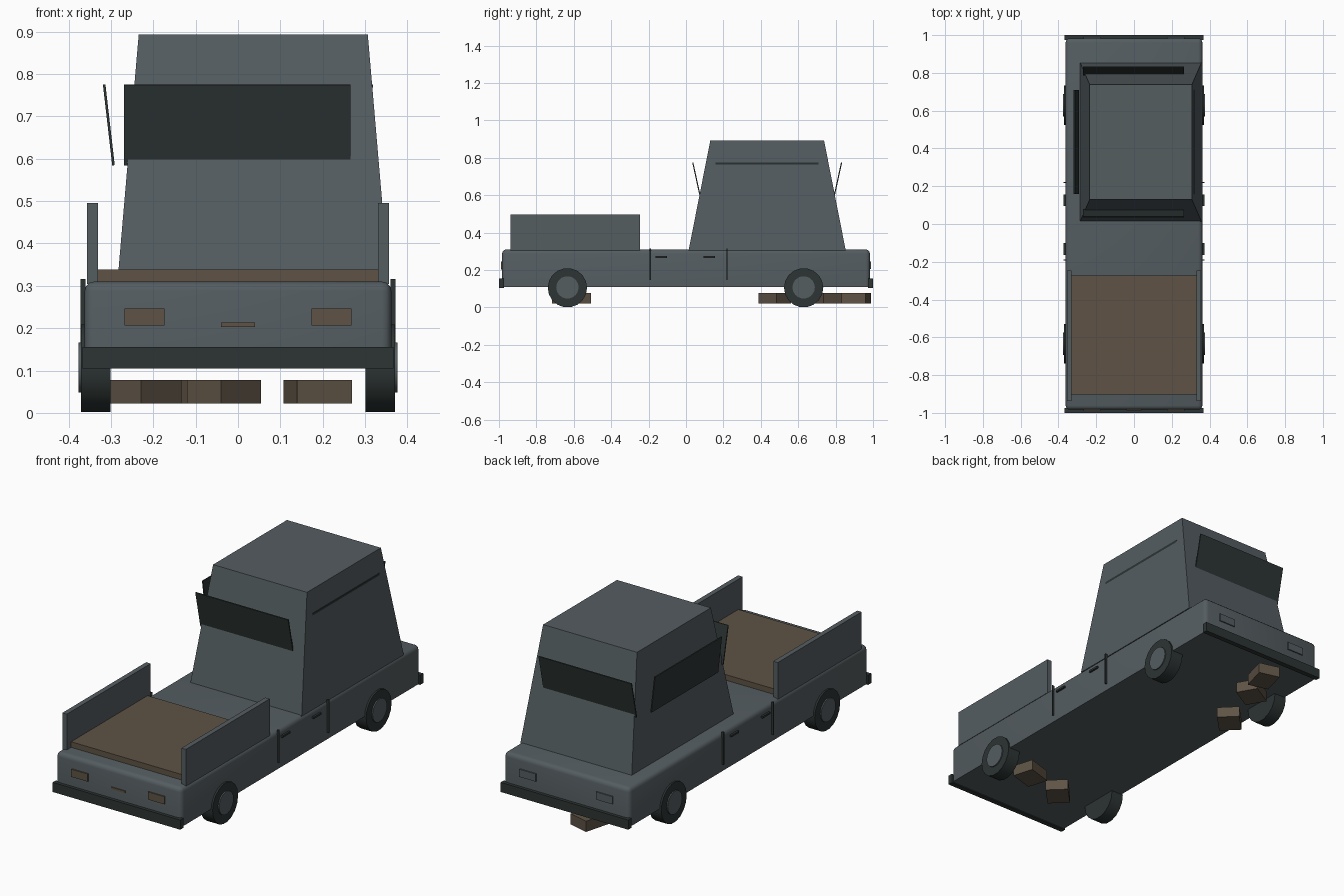
import bpy, bmesh
from math import radians
from mathutils import Matrix, Vector

if "Cube" in bpy.data.objects:
    bpy.data.objects.remove(bpy.data.objects["Cube"], do_unlink=True)


def material(name, rgb):
    m = bpy.data.materials.new(name)
    m.use_nodes = True
    color = (*rgb, 1)
    m.diffuse_color = color
    bsdf = m.node_tree.nodes["Principled BSDF"]
    bsdf.inputs["Base Color"].default_value = color
    bsdf.inputs["Roughness"].default_value = 0.8
    return m


GREY = material("slate_grey", (0.089, 0.109, 0.118))
DARK = material("dark_green_grey", (0.026, 0.035, 0.034))
BROWN = material("dusty_brown", (0.112, 0.086, 0.060))


def finish(bm, name, mat):
    mesh = bpy.data.meshes.new(name)
    bmesh.ops.recalc_face_normals(bm, faces=bm.faces)
    bm.to_mesh(mesh)
    bm.free()
    mesh.materials.append(mat)
    obj = bpy.data.objects.new(name, mesh)
    bpy.context.collection.objects.link(obj)
    return obj


def smooth(obj):
    bpy.ops.object.select_all(action="DESELECT")
    obj.select_set(True)
    bpy.context.view_layer.objects.active = obj
    bpy.ops.object.shade_smooth_by_angle(angle=radians(40))


def box_mesh(size):
    bm = bmesh.new()
    bmesh.ops.create_cube(bm, size=1)
    bmesh.ops.scale(bm, vec=size, verts=bm.verts)
    return bm


def box(name, center, size, mat, angle=0, axis="Z"):
    bm = box_mesh(size)
    place = Matrix.Translation(center) @ Matrix.Rotation(angle, 4, axis)
    bmesh.ops.transform(bm, matrix=place, verts=bm.verts)
    return finish(bm, name, mat)


def cylinder(name, center, radius, width, mat):
    bm = bmesh.new()
    place = Matrix.Translation(center) @ Matrix.Rotation(radians(90), 4, "Y")
    bmesh.ops.create_cone(bm, cap_ends=True, segments=18, radius1=radius,
                          radius2=radius, depth=width, matrix=place)
    smooth(finish(bm, name, mat))


# Lower body, rounded everywhere except along the underside
bm = box_mesh((0.724, 1.966, 0.2))
edges = [e for e in bm.edges if any(v.co.z > 0 for v in e.verts)]
bmesh.ops.bevel(bm, geom=edges, offset=0.022, segments=3, profile=0.5, affect="EDGES")
bmesh.ops.translate(bm, vec=(0, 0, 0.21), verts=bm.verts)
smooth(finish(bm, "body", GREY))

# Tapered cab, set towards one side
bm = box_mesh((0.642, 0.84, 0.588))
for v in bm.verts:
    if v.co.z > 0:
        v.co.x *= 0.541 / 0.642
        v.co.y *= 0.608 / 0.84
bmesh.ops.translate(bm, vec=(0.036, 0.434, 0.599), verts=bm.verts)
finish(bm, "cab", GREY)

# Leaning window panels
box("windshield", (-0.002, 0.057, 0.68), (0.535, 0.006, 0.195), DARK, 0.215, "X")
box("rear_window", (-0.002, 0.811, 0.68), (0.535, 0.006, 0.195), DARK, -0.215, "X")
for side, word in ((-1, "right"), (1, "left")):
    box(word + "_window", (side * 0.305, 0.434, 0.68), (0.006, 0.55, 0.192),
        DARK, side * 0.115, "Y")

# Cargo floor and side boards
box("cargo_floor", (0, -0.587, 0.322), (0.664, 0.63, 0.034), BROWN)
for side, word in ((-1, "right"), (1, "left")):
    box(word + "_side_board", (side * 0.343, -0.592, 0.4), (0.026, 0.69, 0.192), GREY)

# Bumpers, lamps and plate
for end, word, lamp in ((-1, "front", BROWN), (1, "rear", GREY)):
    box(word + "_bumper", (0, end * 0.987, 0.13), (0.735, 0.026, 0.05), DARK)
    for side in (-1, 1):
        box(word + "_lamp", (side * 0.221, end * 0.983, 0.226), (0.095, 0.012, 0.04), lamp)
box("front_plate", (0, -0.983, 0.208), (0.08, 0.01, 0.011), BROWN)

# Wheels, hubs, door seams and handles
for side in (-1, 1):
    for y in (-0.634, 0.629):
        cylinder("tyre", (side * 0.336, y, 0.105), 0.105, 0.07, DARK)
        cylinder("hub", (side * 0.36, y, 0.107), 0.06, 0.034, GREY)
    for y in (-0.191, 0.219):
        box("door_seam", (side * 0.366, y, 0.231), (0.012, 0.006, 0.17), DARK)
    for y in (-0.132, 0.125):
        box("door_handle", (side * 0.365, y, 0.27), (0.014, 0.062, 0.01), DARK)

# Loose blocks under the chassis
for x, y, turn in ((0.188, -0.58, 17), (-0.033, -0.63, 46), (-0.221, 0.475, 45),
                   (-0.135, 0.75, 30), (-0.08, 0.91, 75)):
    box("loose_block", (x, y, 0.05), (0.135, 0.112, 0.056), BROWN, radians(turn))
